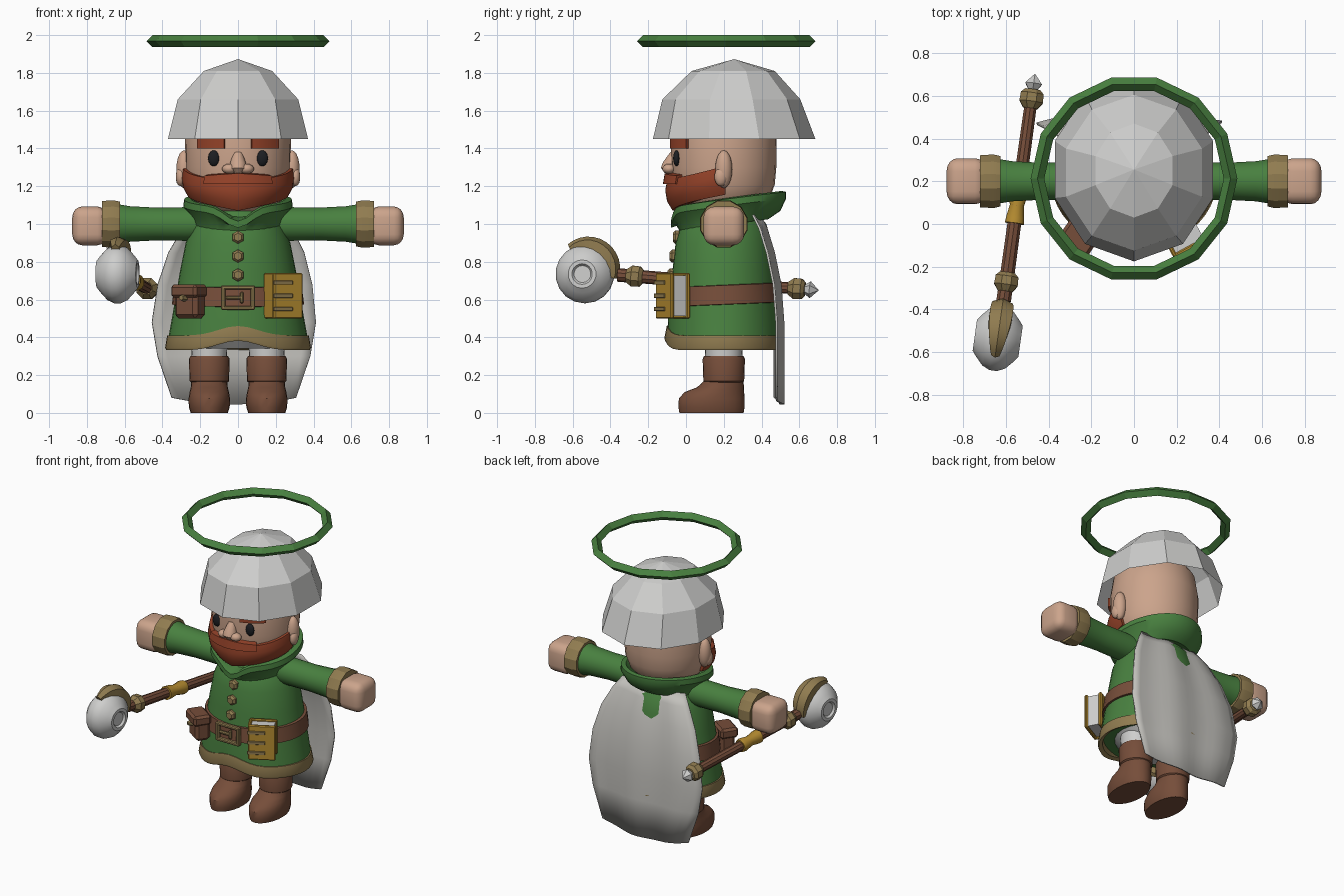
import bpy, bmesh, math
from mathutils import Vector, Matrix

if "Cube" in bpy.data.objects:
    bpy.data.objects.remove(bpy.data.objects["Cube"])

CY = 0.2  # depth of the body axis


def mat(name, r, g, b):
    m = bpy.data.materials.new(name)
    m.diffuse_color = (r, g, b, 1)
    m.use_nodes = True
    m.node_tree.nodes["Principled BSDF"].inputs["Base Color"].default_value = m.diffuse_color
    return m


GREEN = mat("green cloth", .065, .215, .05)
SKIN = mat("skin", .60, .37, .26)
BROWN = mat("brown leather", .18, .075, .042)
RED = mat("red hair", .30, .055, .022)
TRIM = mat("dull gold trim", .28, .20, .08)
GOLD = mat("bright gold", .46, .26, .03)
WHITE = mat("pale metal", .62, .62, .61)
CAPE = mat("cape cloth", .54, .53, .50)
DARK = mat("dark eye", .012, .013, .016)


def finish(name, bm, m, smooth=35):
    bmesh.ops.remove_doubles(bm, verts=bm.verts, dist=1e-5)
    bmesh.ops.recalc_face_normals(bm, faces=bm.faces)
    me = bpy.data.meshes.new(name)
    bm.to_mesh(me)
    bm.free()
    ob = bpy.data.objects.new(name, me)
    bpy.context.collection.objects.link(ob)
    me.materials.append(m)
    if smooth:
        bpy.ops.object.select_all(action='DESELECT')
        ob.select_set(True)
        bpy.context.view_layer.objects.active = ob
        bpy.ops.object.shade_smooth_by_angle(angle=math.radians(smooth))
    return ob


def loft(name, rings, m, closed=True, wrap=False, caps=True, smooth=35):
    """Skin a list of point rings; wrap joins the last ring to the first."""
    bm = bmesh.new()
    vs = [[bm.verts.new(p) for p in r] for r in rings]
    n = len(vs[0])
    for i in range(len(vs) if wrap else len(vs) - 1):
        a, b = vs[i], vs[(i + 1) % len(vs)]
        for j in range(n if closed else n - 1):
            k = (j + 1) % n
            bm.faces.new((a[j], a[k], b[k], b[j]))
    if closed and caps and not wrap:
        bm.faces.new(vs[0])
        bm.faces.new(vs[-1])
    return finish(name, bm, m, smooth)


def polar(a, rx, ry, z, cy=CY):
    return Vector((rx * math.sin(a), cy - ry * math.cos(a), z))


def stack(name, rows, m, n=24, x=0, **kw):
    """Horizontal elliptical sections given as (rx, ry, z, centre y)."""
    rings = [[polar(2 * math.pi * j / n, rx, ry, z, cy) + Vector((x, 0, 0)) for j in range(n)]
             for rx, ry, z, cy in rows]
    return loft(name, rings, m, **kw)


def spindle(name, p0, p1, prof, m, n=16, smooth=35):
    """Turned part along p0 to p1, profile as (fraction, radius)."""
    p0, p1 = Vector(p0), Vector(p1)
    q = (p1 - p0).to_track_quat('Z', 'Y')
    rings = [[p0.lerp(p1, t) + q @ Vector((r * math.cos(a), r * math.sin(a), 0))
              for a in (2 * math.pi * (j + .5) / n for j in range(n))] for t, r in prof]
    return loft(name, rings, m, smooth=smooth, caps=prof[0][1] > 0 and prof[-1][1] > 0)


def ball(name, loc, size, m, seg=18):
    bm = bmesh.new()
    bmesh.ops.create_uvsphere(bm, u_segments=seg, v_segments=seg // 2 + 1, radius=1)
    bm.transform(Matrix.Translation(loc) @ Matrix.Diagonal((*size, 1)))
    return finish(name, bm, m, 60)


def box(name, loc, size, m, base=Matrix(), bevel=.006):
    bm = bmesh.new()
    bmesh.ops.create_cube(bm, size=1)
    bm.transform(Matrix.Diagonal((*size, 1)))
    if bevel:
        bmesh.ops.bevel(bm, geom=bm.edges[:], offset=bevel, segments=1, affect='EDGES')
    bm.transform(base @ Matrix.Translation(loc))
    return finish(name, bm, m, 0)


def arc(name, a0, a1, section, m, n=24, wrap=False):
    """Closed section of (rx, ry, z) swept around the body axis."""
    steps = n if wrap else n + 1
    angles = [a0 + (a1 - a0) * i / n for i in range(steps)]
    return loft(name, [[polar(a, *p) for p in section(a)] for a in angles], m, wrap=wrap)


TAU = 2 * math.pi

# Halo ring: diamond section, fourteen sides
rings = [[Vector(((.452 + dr) * math.cos(TAU * i / 14), .213 + (.452 + dr) * math.sin(TAU * i / 14), 1.968 + dz))
          for dr, dz in ((.032, 0), (0, .032), (-.032, 0), (0, -.032))] for i in range(14)]
loft("halo", rings, GREEN, wrap=True, smooth=0)

# Faceted helmet, open below
stack("helmet", [(.39, .43, 1.45, .255), (.335, .365, 1.66, .24), (.19, .22, 1.81, .25), (0, 0, 1.873, .255)],
      WHITE, n=10, caps=False, smooth=0)

# Head and face
stack("head", [(r, r, z, CY) for r, z in ((.12, 1.04), (.19, 1.08), (.245, 1.14), (.27, 1.21), (.278, 1.30),
      (.28, 1.45), (.26, 1.58), (.19, 1.68), (.08, 1.73))], SKIN, n=28)
for s in (-1, 1):
    ball("ear", (s * .285, .2, 1.29), (.042, .045, .10), SKIN)
    ball("ear_lobe", (s * .305, .185, 1.25), (.025, .035, .05), SKIN, 12)
    ball("eye", (s * .128, -.05, 1.348), (.031, .018, .042), DARK)
    ball("nostril", (s * .045, -.09, 1.292), (.04, .035, .027), SKIN, 12)
    arc("eyebrow", s * .25, s * .83, lambda a: [(r, r, z) for r, z in ((.27, 1.40), (.295, 1.40), (.295, 1.46), (.27, 1.46))],
        RED, 5)
spindle("nose", (0, -.055, 1.385), (0, -.098, 1.265), [(0, 0), (.1, .025), (.6, .045), (.85, .045), (1, .015)], SKIN, 12)


# Beard wraps the jaw from ear to ear
def beard(a):
    u = abs(a) / 1.6
    top = 1.235 + .075 * u ** 2
    low = 1.07 + .085 * u
    k = 1 - .5 * u ** 2
    return [(r, r, low + (top - low) * t) for r, t in ((.15, .1), (.265 + .005 * k, 0), (.28 + .02 * k, .3),
            (.284 + .026 * k, .65), (.284 + .015 * k, 1), (.2, 1))]


arc("beard", -1.6, 1.6, beard, RED, 32)
arc("moustache", -.62, .62, lambda a: [(r, r, z) for r, z in ((.28, 1.215), (.322 - .01 * abs(a), 1.212),
    (.313 - .01 * abs(a), 1.268 - .02 * abs(a)), (.27, 1.275 - .02 * abs(a)))], RED, 14)

# Tunic and its parts
BODY = [(.37, .30, .39), (.35, .295, .5), (.333, .285, .6), (.307, .272, .75), (.277, .255, .9), (.235, .225, 1.0),
        (.15, .16, 1.08)]
stack("tunic", [(*b, CY) for b in BODY], GREEN, n=36)
stack("underwear", [(.2, .18, .34, CY), (.28, .24, .40, CY)], WHITE)


def hem(a):
    w = .05 * math.exp(-(min(a, TAU - a) / .38) ** 2)
    return [(.375, .302, .41 + w), (.386, .315, .345 + w), (.38, .31, .332 + w), (.355, .285, .345 + w), (.35, .28, .41 + w)]


def belt(a):
    d = -.012 * math.cos(a)
    return [(.318, .27, .57 + d), (.35, .302, .575 + d), (.337, .292, .675 + d), (.30, .26, .68 + d)]


def collar(a):
    b = (1 - math.cos(a)) / 2
    notch = math.exp(-(min(a, TAU - a) / .32) ** 2)
    rim = 1.09 + .08 * b - .075 * notch
    back = .05 * b
    return [(.235, .235, .965 + .06 * b), (.245, .25 + back, 1.01 + .06 * b - .02 * notch),
            (.29, .28 + back, rim - .035), (.285, .28 + back, rim), (.25, .255 + back, rim + .005), (.17, .18, 1.04)]


arc("hem_trim", 0, TAU, hem, TRIM, 48, True)
arc("belt", 0, TAU, belt, BROWN, 40, True)
arc("collar", 0, TAU, collar, GREEN, 40, True)
for z, y in ((.93, -.045), (.83, -.062), (.73, -.074)):
    spindle("button", (0, y + .02, z), (0, y - .025, z), [(0, .035), (.7, .035), (1, .022)], TRIM, 6, 0)

# Buckle frame with prong
for s in (-1, 1):
    box("buckle_side", (s * .079, -.108, .61), (.024, .03, .13), TRIM)
    box("buckle_bar", (0, -.108, .61 + s * .054), (.18, .03, .022), TRIM)
box("buckle_prong", (-.02, -.112, .61), (.09, .022, .02), TRIM)
box("buckle_tip", (.02, -.112, .61), (.02, .022, .06), TRIM)

# Pouch on the belt
base = Matrix.Translation((-.255, -.06, .59)) @ Matrix.Rotation(-.6, 4, 'Z')
box("pouch", (0, 0, -.015), (.145, .10, .15), BROWN, base, .02)
box("pouch_flap", (0, -.008, .055), (.165, .12, .07), BROWN, base, .015)
spindle("pouch_button", base @ Vector((0, -.05, .02)), base @ Vector((0, -.082, .02)), [(0, .022), (1, .014)], TRIM, 6, 0)

# Book hung on the belt
base = Matrix.Translation((.24, -.07, .62)) @ Matrix.Rotation(.5, 4, 'Z')
box("book_pages", (0, 0, 0), (.155, .075, .215), WHITE, base, 0)
for s in (-1, 1):
    box("book_cover", (0, s * .047, 0), (.175, .022, .24), GOLD, base)
box("book_spine", (-.08, 0, 0), (.02, .1, .24), GOLD, base)
for z in (-.07, 0, .07):
    box("book_band", (-.035, -.06, z), (.115, .01, .022), TRIM, base, .002)

# Arms, cuffs, hands, legs and boots
for s in (-1, 1):
    spindle("sleeve", (s * .12, CY, 1.0), (s * .65, CY, 1.0), [(0, .085), (.3, .09), (.6, .088), (.85, .095), (1, .108)],
            GREEN, 20)
    spindle("cuff", (s * .625, CY, 1.0), (s * .72, CY, 1.0), [(0, .10), (0, .122), (.35, .13), (1, .126), (1, .09)], TRIM, 12, 25)
    bm = bmesh.new()
    bmesh.ops.create_cube(bm, size=1)
    bmesh.ops.bevel(bm, geom=bm.edges[:], offset=.28, segments=4, profile=.5, affect='EDGES')
    bm.transform(Matrix.Translation((s * .785, CY, .99)) @ Matrix.Diagonal((.185, .215, .205, 1)))
    finish("hand", bm, SKIN, 60)
    x = s * .152
    stack("leg", [(.09, .095, .25, CY), (.1, .105, .42, CY)], WHITE, x=x)
    stack("boot_foot", [(.098, .170, 0, .135), (.108, .175, .03, .135), (.11, .174, .075, .136), (.104, .158, .11, .15),
          (.098, .125, .135, .183), (.095, .103, .17, CY)], BROWN, x=x)
    stack("boot_cuff", [(.095, .1, .16, CY), (.104, .108, .168, CY), (.108, .112, .285, CY), (.1, .105, .3, CY)], BROWN, x=x)

# Cape: a curved sheet widest at hip height
CUT = [(1.05, .24, .39), (.98, .29, .425), (.85, .36, .465), (.68, .41, .50), (.48, .435, .515), (.3, .405, .515),
       (.08, .33, .515)]
rings = [[Vector((w * u - .022 * min(1, (1.05 - z) * 2), y - .035 * u * u + .008 * math.sin(u * 7),
                  z - (.035 * (1 - u * u) if z < .1 else 0)))
          for u in (i / 8 - 1 for i in range(17))] for z, w, y in CUT]
cape = loft("cape", rings, CAPE, closed=False, smooth=60)
cape.modifiers.new("thickness", 'SOLIDIFY').thickness = .012

# Mace: shaft, collars, grip and spike share one axis
A, B = Vector((-.475, .62, .655)), Vector((-.61, -.36, .73))
P = lambda t: A.lerp(B, t)
spindle("mace_shaft", A, B, [(0, .03), (1, .036)], BROWN, 10)
spindle("mace_grip", P(.46), P(.63), [(0, .042), (.15, .046), (.5, .034), (.85, .044), (1, .046)], GOLD, 12)
for t in (.035, .91):
    spindle("mace_nut", P(t - .045), P(t + .045), [(0, .038), (.2, .058), (.65, .06), (1, .036)], TRIM, 8, 0)
spindle("mace_spike", P(.0), P(-.085), [(0, .018), (.45, .045), (1, 0)], WHITE, 6, 0)

# Mace head: flattened drum with sunken round faces and a crest
H = Matrix.Translation((-.638, -.535, .735)) @ Matrix.Rotation(-.14, 4, 'Z')
half = [(.06, 0), (.06, .045), (.0, .055), (.0, .075), (.09, .10), (.25, .138), (.42, .155)]
spindle("mace_head", H @ Vector((-.108, 0, 0)), H @ Vector((.108, 0, 0)),
        half + [(1 - t, r) for t, r in reversed(half)], WHITE, 18)
rings = []
for i in range(13):
    u = i / 12
    a = math.radians(-8 + 128 * u)
    w = .02 + .034 * math.sin(math.pi * min(1, .15 + .85 * u))
    ro = .168 + .036 * math.sin(math.pi * (.12 + .75 * u))
    rings.append([H @ Vector((x, r * math.cos(a), r * math.sin(a)))
                  for x, r in ((-w, .135), (-w, ro - .018), (0, ro), (w, ro - .018), (w, .135))])
loft("mace_crest", rings, TRIM, smooth=25)
